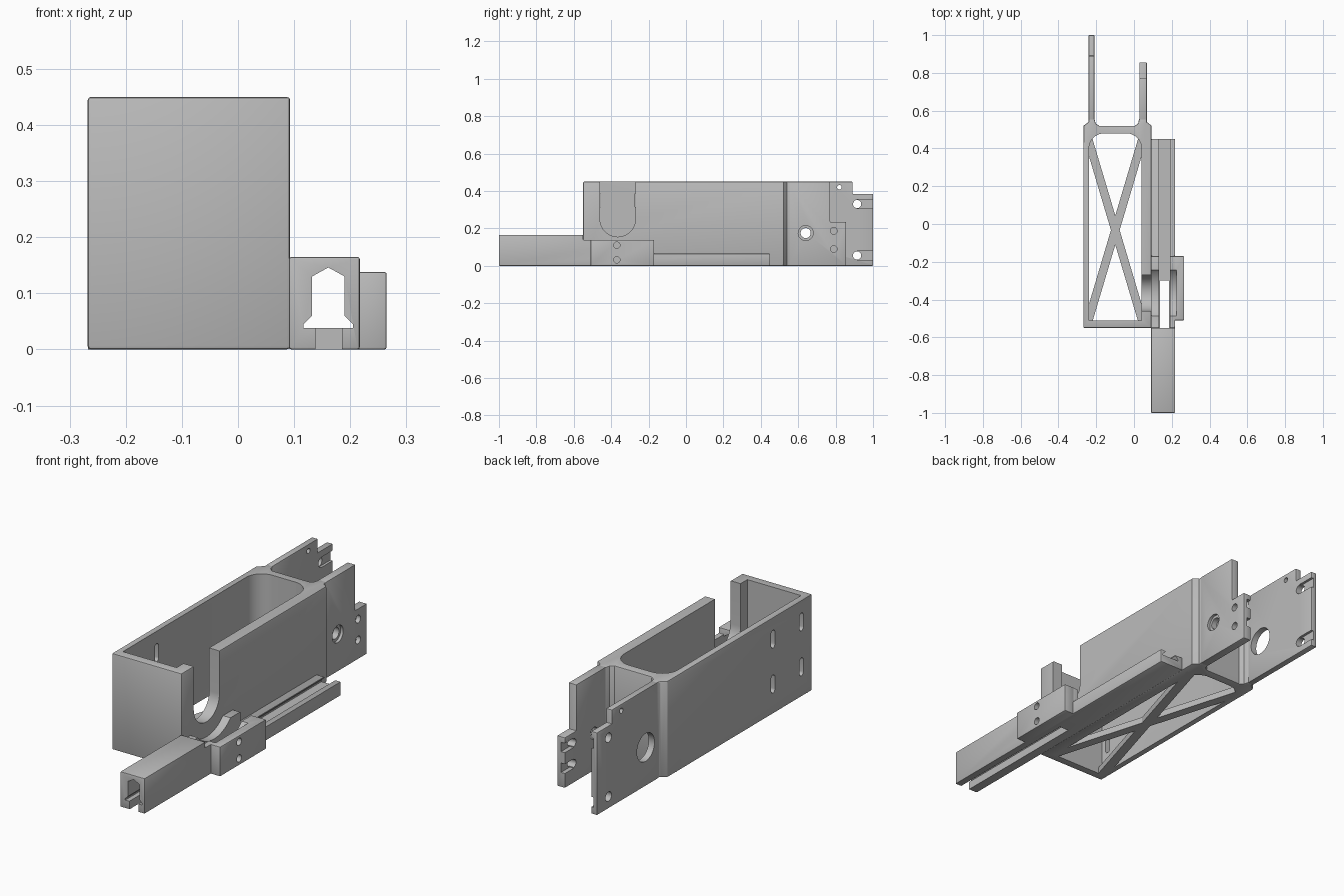
import bpy
import bmesh
from math import cos, sin, pi
from mathutils import Vector

cube = bpy.data.objects.get("Cube")
if cube:
    bpy.data.objects.remove(cube, do_unlink=True)

grey = bpy.data.materials.new("plain_grey")
grey.use_nodes = True
grey.diffuse_color = (0.5, 0.5, 0.5, 1)
grey.node_tree.nodes["Principled BSDF"].inputs["Base Color"].default_value = (0.5, 0.5, 0.5, 1)


def arc(u, v, r, start=0, end=2 * pi, n=32):
    """Points on an arc; a full circle leaves out its repeated end."""
    full = abs(end - start) > 6.2
    count = n if full else n + 1
    return [(u + r * cos(start + (end - start) * i / n),
             v + r * sin(start + (end - start) * i / n)) for i in range(count)]


def rect(u0, u1, v0, v1):
    return [(u0, v0), (u1, v0), (u1, v1), (u0, v1)]


def prism(name, pts, axis, lo, hi):
    """Extrude a profile along x (y,z), y (x,z) or z (x,y)."""
    place = {"x": lambda p, d: (d, p[0], p[1]),
             "y": lambda p, d: (p[0], d, p[1]),
             "z": lambda p, d: (p[0], p[1], d)}[axis]
    bm = bmesh.new()
    face = bm.faces.new([bm.verts.new(place(p, lo)) for p in pts])
    ext = bmesh.ops.extrude_face_region(bm, geom=[face])
    shift = Vector(place((0, 0), hi - lo))
    bmesh.ops.translate(bm, vec=shift,
                        verts=[g for g in ext["geom"] if isinstance(g, bmesh.types.BMVert)])
    bmesh.ops.recalc_face_normals(bm, faces=bm.faces)
    mesh = bpy.data.meshes.new(name)
    bm.to_mesh(mesh)
    bm.free()
    mesh.materials.append(grey)
    obj = bpy.data.objects.new(name, mesh)
    bpy.context.collection.objects.link(obj)
    return obj


def finish(obj, cuts=(), bevel=0.0):
    """Round the edges, subtract the cutters and bake the result."""
    if bevel:
        mod = obj.modifiers.new("edges", "BEVEL")
        mod.width, mod.segments = bevel, 2
        mod.limit_method, mod.angle_limit = "ANGLE", 0.9
    cutters = [prism("cutter", *c) for c in cuts]
    for cutter in cutters:
        mod = obj.modifiers.new("cut", "BOOLEAN")
        mod.operation, mod.solver, mod.object = "DIFFERENCE", "EXACT", cutter
    graph = bpy.context.evaluated_depsgraph_get()
    baked = bpy.data.meshes.new_from_object(obj.evaluated_get(graph))
    obj.modifiers.clear()
    obj.data = baked
    for cutter in cutters:
        bpy.data.objects.remove(cutter, do_unlink=True)
    bpy.ops.object.select_all(action="DESELECT")
    obj.select_set(True)
    bpy.context.view_layer.objects.active = obj
    bpy.ops.object.shade_smooth_by_angle(angle=0.5)


# Main housing with flared roots for the rear plates
outline = [(-0.268, -0.55), (0.093, -0.55), (0.093, 0.52), (0.068, 0.54), (0.068, 0.56),
           (0.028, 0.56), (0.022, 0.533), (0.005, 0.52),
           (-0.185, 0.52), (-0.203, 0.533), (-0.21, 0.56),
           (-0.24, 0.56), (-0.24, 0.54), (-0.268, 0.52)]
cavity = ([(-0.238, -0.51), (0.04, -0.51)]
          + arc(-0.04, 0.40, 0.08, 0, pi / 2, 10)
          + arc(-0.158, 0.40, 0.08, pi / 2, pi, 10))
u_slot = [(-0.27, 0.5), (-0.46, 0.5)] + arc(-0.365, 0.25, 0.095, pi, 2 * pi, 24)
cuts = [(cavity, "z", -0.1, 0.6), (u_slot, "x", 0.02, 0.12)]
for y in (-0.47, -0.26):
    for z in (0.14, 0.35):
        slot = (arc(y, z + 0.028, 0.014, 0, pi, 10)
                + arc(y, z - 0.028, 0.014, pi, 2 * pi, 10))
        cuts.append((slot, "x", -0.3, -0.2))
finish(prism("housing", outline, "z", 0, 0.45), cuts, 0.006)

# Crossed floor braces
for name, side in (("floor_brace_a", 1), ("floor_brace_b", -1)):
    c, w = -0.099, 0.023
    pts = [(c - side * 0.145 - w, -0.52), (c - side * 0.145 + w, -0.52),
           (c + side * 0.145 + w, 0.455), (c + side * 0.145 - w, 0.455)]
    finish(prism(name, pts, "z", 0, 0.03))

# Left rear plate with grooves on its inner face
pts = [(0.55, 0), (1, 0), (1, 0.385), (0.89, 0.385), (0.89, 0.45), (0.55, 0.45)]
cuts = [(arc(0.64, 0.18, 0.065), "x", -0.3, -0.1),
        (arc(0.82, 0.42, 0.012, n=16), "x", -0.3, -0.1)]
for z in (0.055, 0.33):
    cuts.append((arc(0.915, z, 0.022), "x", -0.3, -0.1))
    cuts.append((rect(0.915, 1.1, z - 0.024, z + 0.024), "x", -0.222, -0.1))
finish(prism("left_rear_plate", pts, "x", -0.24, -0.21), cuts, 0.003)

# Right rear plate with a counterbored hole and grooved screw holes
pts = [(0.55, 0), (0.855, 0), (0.855, 0.235), (0.77, 0.235), (0.77, 0.45), (0.55, 0.45)]
cuts = [(arc(0.64, 0.175, 0.027), "x", 0, 0.1),
        (arc(0.64, 0.175, 0.04), "x", 0.055, 0.1)]
for z in (0.09, 0.187):
    cuts.append((arc(0.79, z, 0.018, n=20), "x", 0, 0.1))
    cuts.append((rect(0.79, 0.9, z - 0.022, z + 0.022), "x", 0, 0.048))
finish(prism("right_rear_plate", pts, "x", 0.028, 0.068), cuts, 0.003)

# Side rail: closed tunnel in front, open channel behind
pts = [(-1, 0), (0.45, 0), (0.45, 0.065), (-0.17, 0.065), (-0.17, 0.138),
       (-0.55, 0.138), (-0.55, 0.165), (-1, 0.165)]
tunnel = [(0.117, 0.038), (0.205, 0.038), (0.205, 0.045), (0.19, 0.06), (0.19, 0.13),
          (0.161, 0.146), (0.132, 0.13), (0.132, 0.06), (0.117, 0.045)]
disc = arc(-0.365, 0.25, 0.165, n=48)
cuts = [(tunnel, "y", -1.1, 0.6),
        (rect(0.132, 0.19, 0.1, 0.3), "y", -0.55, 0.6),
        (rect(0.138, 0.185, -0.1, 0.05), "y", -1.1, -0.3),
        (disc, "x", 0.08, 0.3)]
finish(prism("side_rail", pts, "x", 0.091, 0.217), cuts, 0.004)

# Outer clamp block on the rail, with two screw holes
cuts = [(disc, "x", 0.1, 0.224)]
for z in (0.032, 0.11):
    cuts.append((arc(-0.37, z, 0.017, n=20), "x", 0.235, 0.3))
finish(prism("clamp_block", rect(-0.51, -0.17, 0, 0.138), "x", 0.21, 0.265), cuts, 0.004)
